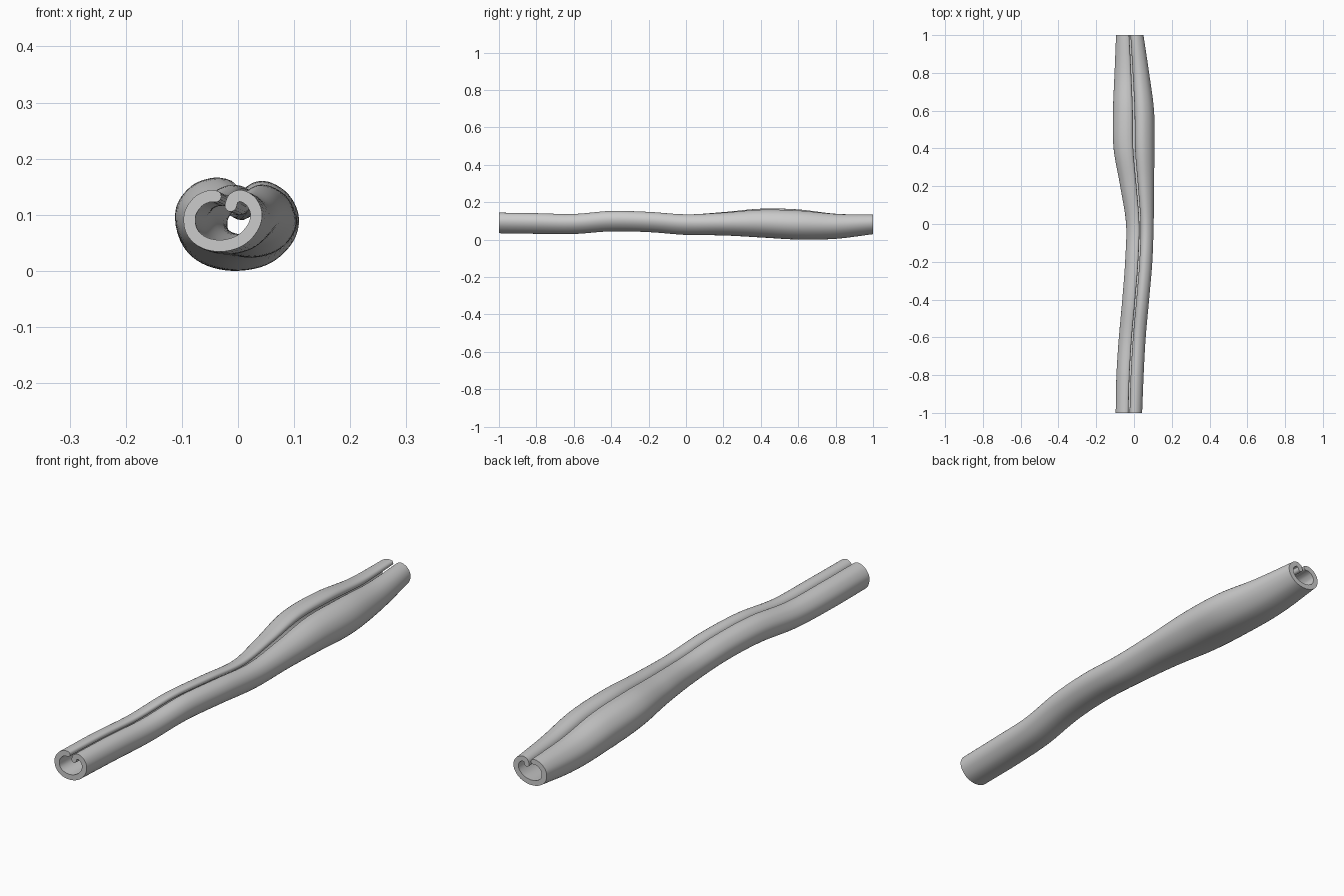
import bpy, bmesh, math
from mathutils import Vector

if "Cube" in bpy.data.objects:
    bpy.data.objects.remove(bpy.data.objects["Cube"])


def spline(pts, n):
    """Catmull-Rom sampling, n steps per span."""
    p = [Vector(q) for q in pts]
    p = [2 * p[0] - p[1]] + p + [2 * p[-1] - p[-2]]
    out = []
    for i in range(1, len(p) - 2):
        a, b, c, d = p[i - 1:i + 3]
        for k in range(n):
            t = k / n
            out.append(0.5 * (2 * b + (c - a) * t + (2 * a - 5 * b + 4 * c - d) * t * t
                              + (3 * b - a - 3 * c + d) * t ** 3))
    return out + [p[-2]]


# Centre line of the rolled sheet at the front end (x, z), lip to inner hook
curl = [(-.040, .137), (-.053, .137), (-.072, .127), (-.086, .104), (-.083, .075),
        (-.063, .055), (-.031, .048), (.003, .057), (.026, .080), (.033, .105),
        (.024, .127), (.006, .138), (-.008, .133), (-.013, .120)]
mid = spline(curl, 5)
R = 0.0105
outer, inner = [], []
for i, c in enumerate(mid):
    t = (mid[min(i + 1, len(mid) - 1)] - mid[max(i - 1, 0)]).normalized()
    nrm = Vector((t.y, -t.x)) * R
    outer.append(c - nrm)
    inner.append(c + nrm)


def round_end(c, start):
    """Half circle around c beginning at start (clockwise)."""
    r, pts = start - c, []
    for k in range(1, 6):
        a = -math.pi * k / 6
        pts.append(c + Vector((r.x * math.cos(a) - r.y * math.sin(a),
                               r.x * math.sin(a) + r.y * math.cos(a))))
    return pts


# The sheet runs anticlockwise; close it with rounded lips
if (outer[30] - Vector((-.026, .094))).length < (inner[30] - Vector((-.026, .094))).length:
    outer, inner = inner, outer
tan = mid[-1] - mid[-2]
cap_end = round_end(mid[-1], outer[-1])
if (cap_end[2] - mid[-1]).dot(tan) < 0:
    cap_end = [2 * mid[-1] - q for q in reversed(cap_end)]
cap_start = round_end(mid[0], inner[0])
if (cap_start[2] - mid[0]).dot(mid[1] - mid[0]) > 0:
    cap_start = [2 * mid[0] - q for q in reversed(cap_start)]
profile = outer + cap_end + inner[::-1] + cap_start

# Normalise the section to a -1..1 box
x0, x1 = min(p.x for p in profile), max(p.x for p in profile)
z0, z1 = min(p.y for p in profile), max(p.y for p in profile)
unit = [(2 * (p.x - x0) / (x1 - x0) - 1, 2 * (p.y - z0) / (z1 - z0) - 1) for p in profile]

# Stations along the stick: y, left, right, bottom, top, tilt
stations = [(-1, -.097, .043, .038, .148, 0), (-.8, -.093, .051, .035, .145, 0),
            (-.6, -.080, .062, .034, .141, 0), (-.4, -.062, .080, .048, .157, 0),
            (-.2, -.047, .097, .044, .152, 0), (0, -.042, .104, .029, .139, 0),
            (.2, -.073, .106, .026, .150, .07), (.4, -.108, .108, .015, .167, .11),
            (.6, -.111, .106, .004, .163, .11), (.8, -.103, .080, .008, .142, .03),
            (1, -.095, .050, .033, .137, 0)]

bm = bmesh.new()
rings = []
for y, l, r, b, t, k in [tuple(s) for s in spline(stations, 8)]:
    rings.append([bm.verts.new(((l + r) / 2 + u * (r - l) / 2, y,
                                (b + t) / 2 + (v - k * u) * (t - b) / 2)) for u, v in unit])
n = len(unit)
for a, c in zip(rings, rings[1:]):
    for i in range(n):
        j = (i + 1) % n
        bm.faces.new((a[i], a[j], c[j], c[i]))
bm.faces.new(rings[0])
bm.faces.new(rings[-1][::-1])
bmesh.ops.recalc_face_normals(bm, faces=bm.faces[:])

# Rolled bark stick
mesh = bpy.data.meshes.new("rolled_stick")
bm.to_mesh(mesh)
bm.free()
stick = bpy.data.objects.new("rolled_stick", mesh)
bpy.context.collection.objects.link(stick)
low = min(v.co.z for v in mesh.vertices)
for v in mesh.vertices:
    v.co.z -= low
bpy.context.view_layer.objects.active = stick
stick.select_set(True)
bpy.ops.object.shade_smooth_by_angle(angle=math.radians(40))
